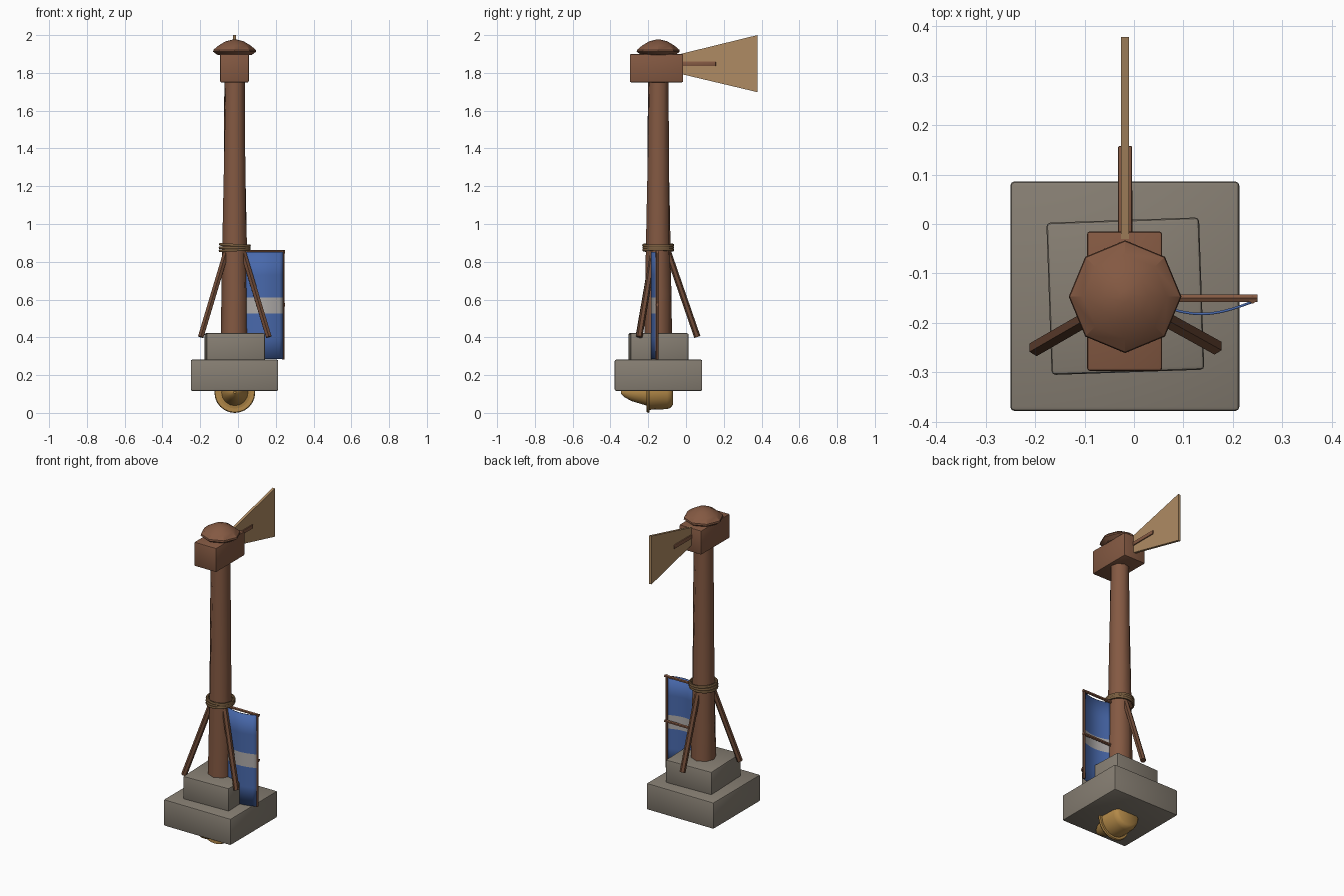
import bpy, bmesh, math
from mathutils import Vector, Matrix

if "Cube" in bpy.data.objects:
    bpy.data.objects.remove(bpy.data.objects["Cube"], do_unlink=True)

CX, CY = -0.018, -0.147   # axis of the post


def material(name, r, g, b):
    m = bpy.data.materials.new(name)
    m.use_nodes = True
    m.diffuse_color = (r, g, b, 1)
    shader = m.node_tree.nodes["Principled BSDF"]
    shader.inputs["Base Color"].default_value = (r, g, b, 1)
    shader.inputs["Roughness"].default_value = 0.8
    return m


wood = material("wood", 0.23, 0.10, 0.055)
dark_wood = material("dark wood", 0.16, 0.07, 0.038)
stone = material("stone", 0.24, 0.21, 0.17)
plank = material("pale plank", 0.43, 0.26, 0.125)
blue = material("blue cloth", 0.065, 0.14, 0.41)
white = material("white cloth", 0.42, 0.40, 0.39)
gold = material("brass", 0.45, 0.25, 0.065)
rope = material("rope", 0.19, 0.11, 0.05)


def finish(name, bm, mats, smooth=None):
    """Turn a bmesh into an object, with optional smoothing below an angle."""
    bmesh.ops.recalc_face_normals(bm, faces=bm.faces)
    mesh = bpy.data.meshes.new(name)
    bm.to_mesh(mesh)
    bm.free()
    ob = bpy.data.objects.new(name, mesh)
    bpy.context.collection.objects.link(ob)
    for m in mats:
        mesh.materials.append(m)
    if smooth:
        bpy.ops.object.select_all(action='DESELECT')
        ob.select_set(True)
        bpy.context.view_layer.objects.active = ob
        bpy.ops.object.shade_smooth_by_angle(angle=math.radians(smooth))
    return ob


def block(name, low, high, mat, bevel=0.008, turn=0):
    low, high = Vector(low), Vector(high)
    bm = bmesh.new()
    bmesh.ops.create_cube(bm, size=1, matrix=Matrix.Translation((low + high) / 2)
                          @ Matrix.Rotation(math.radians(turn), 4, 'Z')
                          @ Matrix.Diagonal((*(high - low), 1)))
    bmesh.ops.bevel(bm, geom=bm.edges[:], offset=bevel, segments=2,
                    profile=0.5, affect='EDGES')
    return finish(name, bm, [mat], 35)


def beam(name, start, end, radius, mat, sides=6):
    start, end = Vector(start), Vector(end)
    axis = end - start
    bm = bmesh.new()
    bmesh.ops.create_cone(bm, cap_ends=True, segments=sides, radius1=radius,
                          radius2=radius, depth=axis.length,
                          matrix=Matrix.Translation((start + end) / 2)
                          @ axis.to_track_quat('Z', 'Y').to_matrix().to_4x4())
    return finish(name, bm, [mat])


def lathe(name, profile, sides, place, mat, smooth=None, twist=0, closed=False):
    """Spin (radius, height) points round z; twist turns each ring further."""
    bm = bmesh.new()
    rings = []
    for i, (r, h) in enumerate(profile):
        rings.append([bm.verts.new(place @ Vector((
            r * math.cos(math.tau * k / sides + twist * i),
            r * math.sin(math.tau * k / sides + twist * i), h)))
            for k in range(sides)])
    pairs = list(zip(rings, rings[1:]))
    if closed:
        pairs.append((rings[-1], rings[0]))
    for a, b in pairs:
        for k in range(sides):
            n = (k + 1) % sides
            bm.faces.new((a[k], a[n], b[n], b[k]))
    if not closed:
        bm.faces.new(rings[0])
        bm.faces.new(rings[-1])
    return finish(name, bm, [mat], smooth)


# Stone footing
block("lower_base", (-0.25, -0.378, 0.117), (0.213, 0.086, 0.282), stone)
block("upper_base", (-0.172, -0.3, 0.27), (0.137, 0.008, 0.422), stone, turn=2)

# Twisted, tapered post
upright = Matrix.Translation((CX, CY, 0))
lathe("post", [(0.073 - 0.003 * i, 0.4 + 0.23 * i) for i in range(7)], 8,
      upright, wood, 50, twist=0.1)

# Head, domed cap
block("head_block", (-0.095, -0.297, 1.75), (0.057, -0.015, 1.9), wood, 0.006)
lathe("cap", [(0.09, 1.895), (0.114, 1.912), (0.112, 1.922), (0.085, 1.945),
              (0.048, 1.967), (0.012, 1.976)], 8, upright, wood, 30)

# Tail vane: tapered plank on a short arm
bm = bmesh.new()
outline = [(-0.03, 1.795), (0.378, 1.698), (0.378, 2.0), (-0.03, 1.9)]
face = bm.faces.new([bm.verts.new((CX - 0.008, y, z)) for y, z in outline])
ext = bmesh.ops.extrude_face_region(bm, geom=[face])
bmesh.ops.translate(bm, vec=(0.016, 0, 0),
                    verts=[v for v in ext["geom"] if isinstance(v, bmesh.types.BMVert)])
finish("tail_vane", bm, [plank])
block("vane_arm", (CX - 0.014, -0.05, 1.836), (CX + 0.014, 0.158, 1.86), wood, 0.003)

# Three braces round the post
for side, angle in (("right", 210), ("left", -29), ("back", 90)):
    d = Vector((math.cos(math.radians(angle)), math.sin(math.radians(angle)), 0))
    foot = Vector((CX, CY, 0.402)) + d * 0.207
    top = Vector((CX, CY, 0.862)) + d * 0.048
    beam(side + "_brace", foot, top, 0.017, dark_wood)

# Rope wound round the post and brace tops
for i in range(3):
    tube = [(0.077 + 0.008 * math.cos(math.tau * k / 6),
             0.862 + 0.013 * i + 0.008 * math.sin(math.tau * k / 6)) for k in range(6)]
    tilt = upright @ Matrix.Translation((0, 0, 0.862)) \
        @ Matrix.Rotation(0.05 * (i - 1), 4, 'Y') @ Matrix.Translation((0, 0, -0.862))
    lathe("rope_coil_%d" % (i + 1), tube, 20, tilt, rope, 60, closed=True)

# Banner frame
for name, z in (("top", 0.853), ("middle", 0.572)):
    beam("banner_%s_rod" % name, (0.02, -0.15, z), (0.25, -0.15, z), 0.009, wood)
beam("banner_pole", (0.24, -0.153, 0.283), (0.24, -0.153, 0.86), 0.008, dark_wood)

# Bowed cloth with a pale band
bm = bmesh.new()
levels = [0.285, 0.4, 0.525, 0.61, 0.73, 0.853]
cols = 10
grid = [[bm.verts.new((0.035 + 0.203 * c / cols,
                       -0.158 - 0.024 * math.sin(math.pi * c / cols), z))
         for c in range(cols + 1)] for z in levels]
for r in range(len(levels) - 1):
    for c in range(cols):
        f = bm.faces.new((grid[r][c], grid[r][c + 1], grid[r + 1][c + 1], grid[r + 1][c]))
        f.material_index = 1 if levels[r] == 0.525 else 0
cloth = finish("banner_cloth", bm, [blue, white], 30)
thick = cloth.modifiers.new("thickness", 'SOLIDIFY')
thick.thickness = 0.005
thick.offset = 0

# Brass lamp under the footing, lying along y
lying = Matrix.Translation((CX + 0.001, 0, 0.108)) @ Matrix.Rotation(-math.pi / 2, 4, 'X')
lathe("lamp_body", [(0.006, -0.345), (0.022, -0.33), (0.045, -0.29), (0.06, -0.24),
                    (0.07, -0.205), (0.092, -0.2), (0.088, -0.1), (0.08, -0.08),
                    (0.066, -0.07)], 16, lying, gold, 40)
lathe("lamp_rim", [(0.085, -0.208), (0.104, -0.208), (0.108, -0.2), (0.104, -0.192),
                   (0.085, -0.192)], 24, lying, gold, 40, closed=True)
